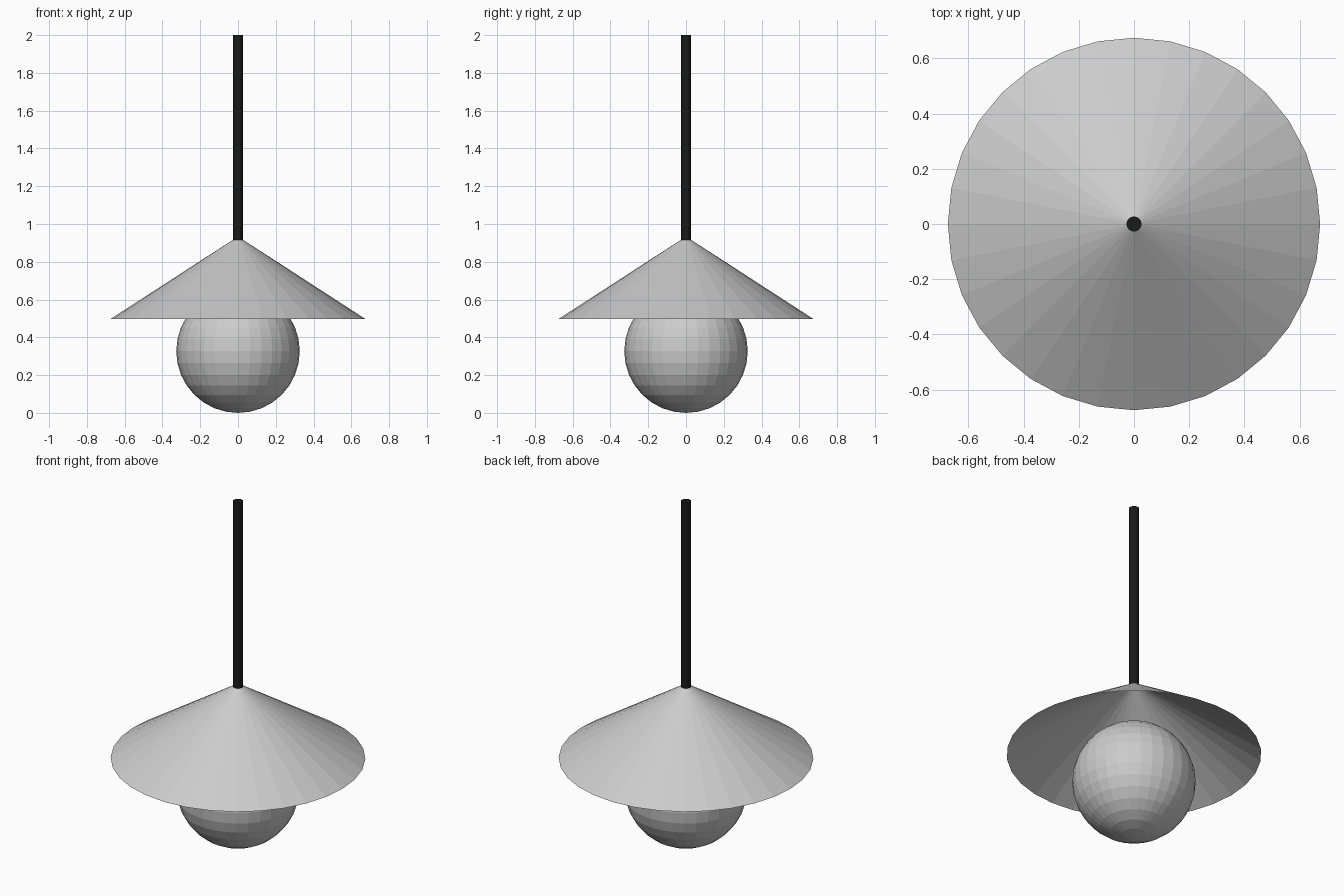
import bpy

if "Cube" in bpy.data.objects:
    bpy.data.objects.remove(bpy.data.objects["Cube"])

RIM_Z, APEX_Z, RIM_R = 0.497, 0.935, 0.675
BULB_R = 0.327
ROD_R, ROD_BOTTOM, ROD_TOP = 0.027, 0.91, 2.0

# Globe bulb, flat faceted
bpy.ops.mesh.primitive_uv_sphere_add(segments=32, ring_count=16, radius=BULB_R,
                                     location=(0, 0, BULB_R))
bpy.context.object.name = "globe_bulb"

# Open conical shade
bpy.ops.mesh.primitive_cone_add(vertices=32, radius1=RIM_R,
                                radius2=ROD_R * 0.9,
                                depth=0.918 - RIM_Z, end_fill_type='NOTHING',
                                location=(0, 0, (RIM_Z + 0.918) / 2))
bpy.context.object.name = "cone_shade"

# Black hanging rod
bpy.ops.mesh.primitive_cylinder_add(vertices=32, radius=ROD_R,
                                    depth=ROD_TOP - ROD_BOTTOM,
                                    location=(0, 0, (ROD_TOP + ROD_BOTTOM) / 2))
rod = bpy.context.object
rod.name = "hanging_rod"
black = bpy.data.materials.new("black")
black.diffuse_color = (0.01, 0.01, 0.01, 1)
black.use_nodes = True
black.node_tree.nodes["Principled BSDF"].inputs["Base Color"].default_value = black.diffuse_color
rod.data.materials.append(black)
